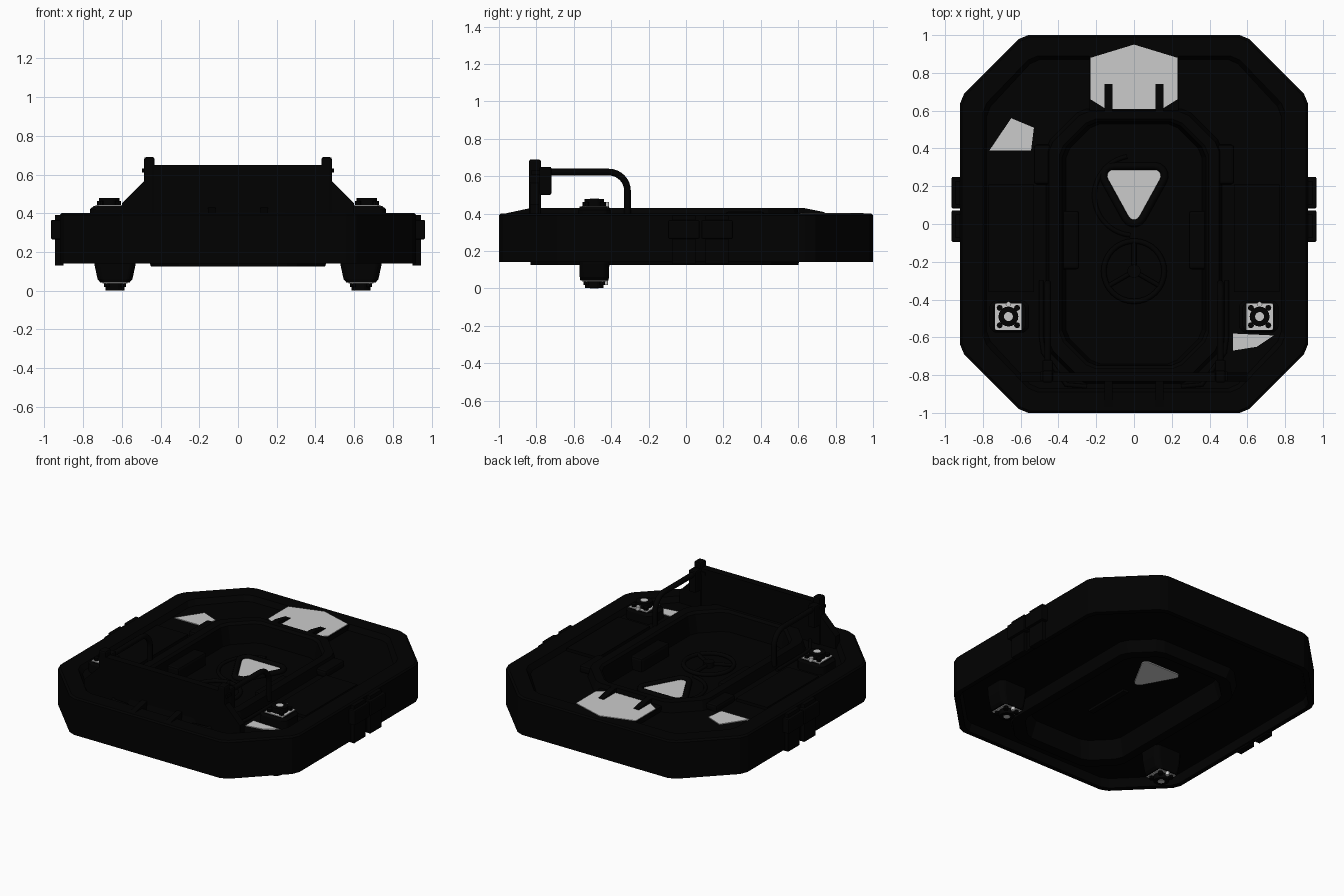
import bpy, bmesh, math
from mathutils import Matrix, Vector

cube = bpy.data.objects.get("Cube")
if cube:
    bpy.data.objects.remove(cube)


def material(name, value):
    m = bpy.data.materials.new(name)
    m.use_nodes = True
    color = (value, value, value, 1)
    m.diffuse_color = color
    m.node_tree.nodes["Principled BSDF"].inputs["Base Color"].default_value = color
    return m


BLACK = material("black metal", 0.0003)
GREY = material("light grey", 0.6)


def finish(name, bm, mat=BLACK, bevel=0):
    bmesh.ops.recalc_face_normals(bm, faces=bm.faces)
    me = bpy.data.meshes.new(name)
    bm.to_mesh(me)
    bm.free()
    me.materials.append(mat)
    ob = bpy.data.objects.new(name, me)
    bpy.context.collection.objects.link(ob)
    if bevel:
        mod = ob.modifiers.new("edge bevel", 'BEVEL')
        mod.width, mod.segments = bevel, 2
    return ob


def loft(name, loops, mat=BLACK, bevel=0):
    """Bridge a stack of equal-length point loops and cap both ends."""
    bm = bmesh.new()
    rows = [[bm.verts.new(p) for p in loop] for loop in loops]
    n = len(rows[0])
    for a, b in zip(rows, rows[1:]):
        for i in range(n):
            bm.faces.new((a[i], a[(i + 1) % n], b[(i + 1) % n], b[i]))
    bm.faces.new(rows[0])
    bm.faces.new(rows[-1])
    return finish(name, bm, mat, bevel)


def octagon(x, front, back, cx, cy, z):
    """Eight-sided outline with each corner slightly eased."""
    half = [(x - cx, front), (x, front + cy), (x, back - cy), (x - cx, back)]
    pts = [Vector((a, b, z)) for a, b in half + [(-a, b) for a, b in reversed(half)]]
    ease = min(0.03, 0.25 * cx)
    loop = []
    for i, p in enumerate(pts):
        for q in (pts[i - 1], pts[(i + 1) % 8]):
            loop.append(p + (q - p).normalized() * ease)
    return loop


def prism(name, pts, z0, z1, mat=BLACK, bevel=0):
    return loft(name, [[(x, y, z) for x, y in pts] for z in (z0, z1)], mat, bevel)


def box(name, lo, hi, bevel=0, mat=BLACK):
    pts = [(lo[0], lo[1]), (hi[0], lo[1]), (hi[0], hi[1]), (lo[0], hi[1])]
    return prism(name, pts, lo[2], hi[2], mat, bevel)


def cylinder(name, center, radius, depth, mat=BLACK, sides=20):
    bm = bmesh.new()
    bmesh.ops.create_cone(bm, cap_ends=True, segments=sides, radius1=radius, radius2=radius,
                          depth=depth, matrix=Matrix.Translation(center))
    return finish(name, bm, mat)


def pipe(name, pts, radius, closed=False):
    cu = bpy.data.curves.new(name, 'CURVE')
    cu.dimensions = '3D'
    cu.bevel_depth, cu.bevel_resolution, cu.use_fill_caps = radius, 2, True
    sp = cu.splines.new('POLY')
    sp.points.add(len(pts) - 1)
    for p, co in zip(sp.points, pts):
        p.co = (*co, 1)
    sp.use_cyclic_u = closed
    cu.materials.append(BLACK)
    ob = bpy.data.objects.new(name, cu)
    bpy.context.collection.objects.link(ob)
    return ob


def arc(cx, cy, r, z, start, sweep, n=32):
    angles = [math.radians(start + sweep * i / n) for i in range(n)]
    return [(cx + r * math.cos(a), cy + r * math.sin(a), z) for a in angles]


# Hatch shell: one section swept from the sunken panel, over ring, deck and rim, to the underside
loft("hatch_body", [
    octagon(0.36, -0.74, 0.53, 0.15, 0.15, 0.29),
    octagon(0.38, -0.75, 0.54, 0.155, 0.155, 0.415),
    octagon(0.395, -0.765, 0.555, 0.16, 0.16, 0.43),
    octagon(0.45, -0.83, 0.595, 0.18, 0.18, 0.43),
    octagon(0.465, -0.845, 0.61, 0.185, 0.185, 0.365),
    octagon(0.78, -0.87, 0.87, 0.25, 0.27, 0.365),
    octagon(0.80, -0.89, 0.89, 0.26, 0.27, 0.40),
    octagon(0.91, -0.99, 0.99, 0.33, 0.33, 0.40),
    octagon(0.92, -1.0, 1.0, 0.33, 0.33, 0.39),
    octagon(0.92, -1.0, 1.0, 0.33, 0.33, 0.14),
    octagon(0.89, -0.97, 0.97, 0.32, 0.32, 0.14),
    octagon(0.88, -0.96, 0.96, 0.32, 0.32, 0.20),
    octagon(0.47, -0.84, 0.62, 0.17, 0.17, 0.20),
    octagon(0.45, -0.83, 0.60, 0.17, 0.17, 0.125),
    octagon(0.39, -0.76, 0.55, 0.155, 0.155, 0.125),
    octagon(0.36, -0.74, 0.53, 0.15, 0.15, 0.25),
])

# Triangular window and its raised frame
corners = [Vector((-0.11, 0.255)), Vector((0, 0.055)), Vector((0.11, 0.255))]


def rounded_triangle(r):
    pts = []
    for c, start in zip(corners, (90, 210, 330)):
        pts += [(c.x + r * math.cos(math.radians(start + k * 24)),
                 c.y + r * math.sin(math.radians(start + k * 24))) for k in range(6)]
    return pts


prism("window", rounded_triangle(0.033), 0.243, 0.297, GREY)
pipe("window_frame", [(x, y, 0.297) for x, y in rounded_triangle(0.052)], 0.02, True)
pipe("panel_conduit", arc(0, 0.15, 0.21, 0.295, 100, 170), 0.012)

# Locking wheel on the panel
pipe("lock_wheel", arc(0, -0.25, 0.16, 0.305, 0, 360), 0.014, True)
for k in range(3):
    a = math.radians(90 + 120 * k)
    pipe("wheel_spoke", [(0, -0.25, 0.305),
                         (0.16 * math.cos(a), -0.25 + 0.16 * math.sin(a), 0.305)], 0.012)
cylinder("wheel_hub", (0, -0.25, 0.305), 0.035, 0.04)
box("lower_latch_bar", (-0.02, -0.42, 0.235), (0.02, -0.08, 0.255))

# Upright front shield
outline = [(0.48, 0.65), (0.48, 0.57), (0.6, 0.45), (0.6, 0.36)]
outline += [(-x, z) for x, z in reversed(outline)]
loft("front_shield", [[(x, y, z) for x, z in outline] for y in (-0.835, -0.785)])


# Worn grey patches
def patch(name, pts, z):
    return prism(name, pts, z - 0.003, z + 0.003, GREY)


box("rear_mount", (-0.235, 0.60, 0.36), (0.235, 0.90, 0.40))
patch("rear_patch", [(-0.15, 0.61), (0.15, 0.61), (0.23, 0.66), (0.23, 0.88),
                     (0, 0.95), (-0.23, 0.88), (-0.23, 0.66)], 0.401)
patch("rear_side_patch", [(-0.765, 0.39), (-0.545, 0.39), (-0.53, 0.51), (-0.65, 0.56)], 0.367)
patch("front_side_patch", [(0.525, -0.67), (0.65, -0.65), (0.74, -0.59), (0.525, -0.58)], 0.367)


def square(cx, cy, hx, hy, z):
    c = 0.3 * min(hx, hy)
    return [(p.x + cx, p.y + cy, p.z) for p in octagon(hx, -hy, hy, c, c, z)]


def xs(s, a, b):
    return min(s * a, s * b), max(s * a, s * b)


def lock_face(name, cx, cy, z, out, size):
    """Grey plate with a dark ring, grey hub, bolts and a pin; out is +1 up or -1 down."""
    box(name + "_plate", (cx - size, cy - size, z - 0.004), (cx + size, cy + size, z + 0.004), 0, GREY)
    cylinder(name + "_ring", (cx, cy, z + out * 0.02), size * 0.75, 0.04)
    cylinder(name + "_hub", (cx, cy, z + out * 0.022), size * 0.34, 0.04, GREY)
    for k in range(4):
        a = math.pi / 4 + k * math.pi / 2
        cylinder(name + "_bolt", (cx + size * 0.93 * math.cos(a), cy + size * 0.93 * math.sin(a),
                                  z + out * 0.012), size * 0.23, 0.024, BLACK, 8)
    cylinder(name + "_pin", (cx, cy + size * 0.93, z + out * 0.012), size * 0.2, 0.025, GREY, 12)


for s, side in ((1, "left"), (-1, "right")):
    # Post, clamp block and bent grab handle
    lo, hi = xs(s, 0.43, 0.485)
    box(side + "_post", (lo, -0.84, 0.36), (hi, -0.775, 0.69), 0.012)
    box(side + "_handle_clamp", (lo, -0.785, 0.50), (hi, -0.72, 0.65), 0.008)
    lo, hi = xs(s, 0.40, 0.495)
    box(side + "_post_clip", (lo, -0.83, 0.61), (hi, -0.78, 0.63))
    bend = [(s * 0.457, -0.413 + 0.1 * math.sin(t * math.pi / 16),
             0.522 + 0.1 * math.cos(t * math.pi / 16)) for t in range(9)]
    pipe(side + "_grab_handle",
         [(s * 0.457, -0.74, 0.622)] + bend + [(s * 0.457, -0.313, 0.39)], 0.018)

    # Side hinge lugs
    for y in (-0.095, 0.083):
        lo, hi = xs(s, 0.90, 0.965)
        box(side + "_hinge_lug", (lo, y, 0.265), (hi, y + 0.167, 0.365), 0.006)
        lo, hi = xs(s, 0.90, 0.945)
        box(side + "_hinge_leaf", (lo, y + 0.02, 0.13), (hi, y + 0.145, 0.39))

    # Upper lock rising from the deck, lower lock tapering below the shell
    cx, cy = s * 0.66, -0.49
    loft(side + "_upper_lock", [square(cx, cy, 0.105, 0.085, 0.36),
                                square(cx, cy, 0.105, 0.085, 0.42),
                                square(cx, cy, 0.085, 0.078, 0.437)])
    lock_face(side + "_upper_lock", s * 0.665, cy, 0.438, 1, 0.07)
    cx = s * 0.635
    loft(side + "_lower_lock", [square(cx, cy, 0.11, 0.085, 0.21), square(cx, cy, 0.105, 0.08, 0.13),
                                square(cx, cy, 0.09, 0.078, 0.06), square(cx, cy, 0.075, 0.075, 0.042)])
    lock_face(side + "_lower_lock", cx, cy, 0.042, -1, 0.065)

    # Raised deck panel, panel bracket, ring shoulder
    lo, hi = xs(s, 0.53, 0.77)
    box(side + "_deck_panel", (lo, -0.36, 0.36), (hi, 0.21, 0.385))
    lo, hi = xs(s, 0.29, 0.40)
    box(side + "_panel_bracket", (lo, -0.24, 0.28), (hi, 0.07, 0.38), 0.015)
    lo, hi = xs(s, 0.44, 0.53)
    box(side + "_ring_shoulder", (lo, 0.21, 0.36), (hi, 0.42, 0.41), 0.015)

    # Sloped lugs joining the ring to the rim, front and rear
    lo, hi = xs(s, 0.115, 0.155)
    for name, profile in (("rear", [(0.56, 0.37), (0.56, 0.43), (0.63, 0.43), (0.74, 0.408), (0.74, 0.37)]),
                          ("front", [(-0.78, 0.37), (-0.78, 0.43), (-0.83, 0.43), (-0.97, 0.40), (-0.97, 0.37)])):
        loft(side + "_" + name + "_lug", [[(x, y, z) for y, z in profile] for x in (lo, hi)])

    # Cable along the deck
    pipe(side + "_cable", [(s * x, y, 0.375) for x, y in
                           ((0.49, -0.30), (0.49, -0.6), (0.48, -0.68), (0.36, -0.85), (0.25, -0.86))], 0.012)
